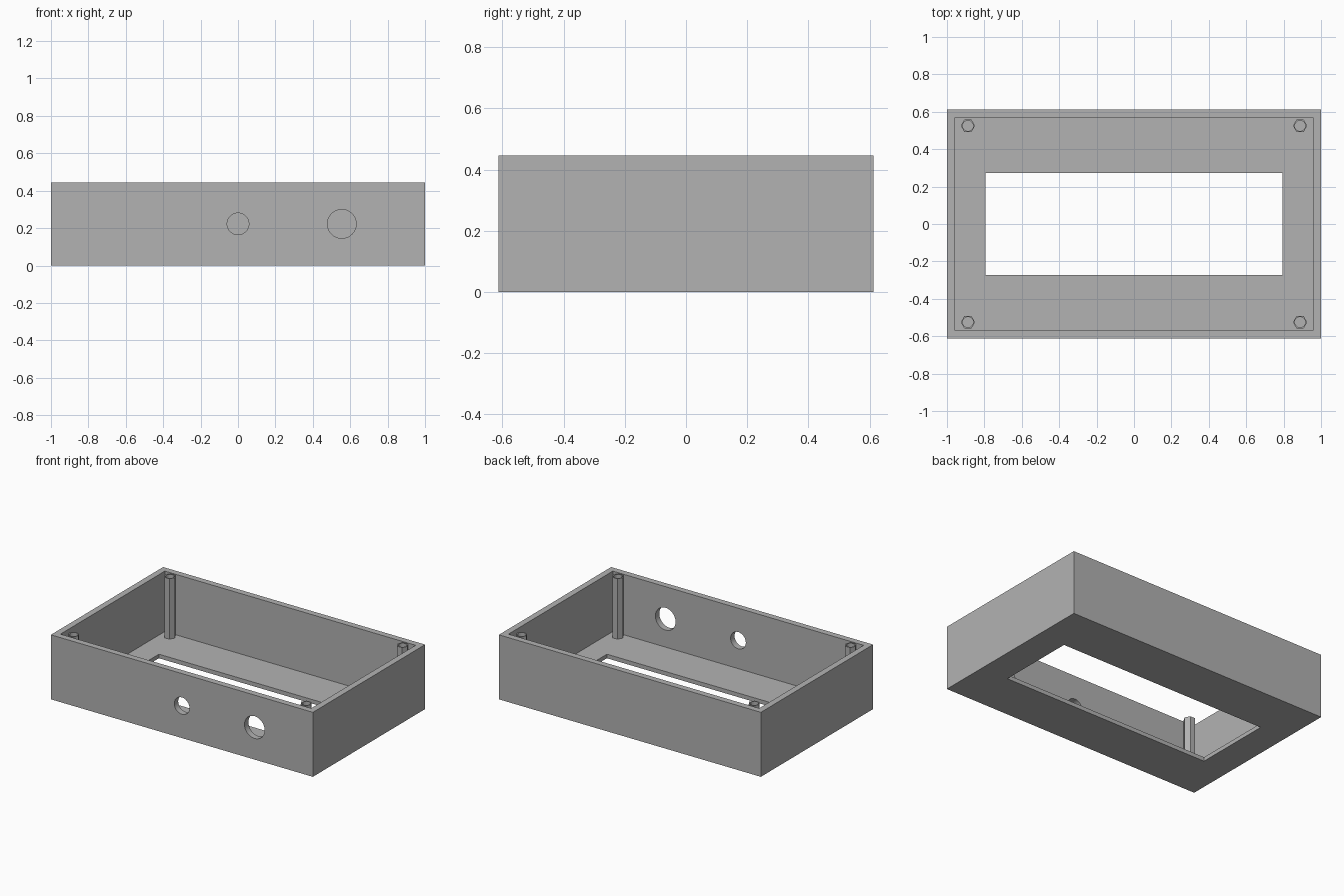
import bpy
import math
from mathutils import Matrix, Vector

cube = bpy.data.objects.get("Cube")
if cube:
    bpy.data.objects.remove(cube, do_unlink=True)

HEIGHT = 0.445
FLOOR = 0.028
HALF_X, HALF_Y = 1.0, 0.612
WALL = 0.043

grey = bpy.data.materials.new("plain grey")
grey.use_nodes = True
grey.diffuse_color = (0.448, 0.448, 0.448, 1)
grey.node_tree.nodes["Principled BSDF"].inputs["Base Color"].default_value = grey.diffuse_color


def box(name, half_x, half_y, bottom, top):
    bpy.ops.mesh.primitive_cube_add(size=2, location=(0, 0, (bottom + top) / 2))
    ob = bpy.context.object
    ob.name = name
    ob.data.transform(Matrix.Diagonal((half_x, half_y, (top - bottom) / 2, 1)))
    return ob


def cylinder(name, sides, radius, depth, location, rotation=(0, 0, 0)):
    bpy.ops.mesh.primitive_cylinder_add(vertices=sides, radius=radius, depth=depth,
                                        location=location, rotation=rotation)
    ob = bpy.context.object
    ob.name = name
    return ob


def cut(target, cutters):
    """Subtract every cutter from the target, then discard the cutters."""
    for cutter in cutters:
        cutter.hide_render = True
        mod = target.modifiers.new("cut", "BOOLEAN")
        mod.operation = "DIFFERENCE"
        mod.solver = "EXACT"
        mod.object = cutter
    bpy.context.view_layer.update()
    graph = bpy.context.evaluated_depsgraph_get()
    mesh = bpy.data.meshes.new_from_object(target.evaluated_get(graph))
    target.modifiers.clear()
    target.data = mesh
    for cutter in cutters:
        bpy.data.objects.remove(cutter, do_unlink=True)
    mesh.materials.clear()
    mesh.materials.append(grey)


# Open tray with a window in its floor and two round holes in the front wall
tray = box("tray", HALF_X, HALF_Y, 0, HEIGHT)
cutters = [
    box("cavity_cutter", HALF_X - WALL, HALF_Y - WALL, FLOOR, HEIGHT + 0.1),
    box("window_cutter", 0.795, 0.273, -0.1, 0.1),
]
for x, radius in ((0, 0.058), (0.555, 0.077)):
    cutters.append(cylinder("port_cutter", 48, radius, 0.2,
                            (x, -HALF_Y, HEIGHT / 2), (math.pi / 2, 0, 0)))
cut(tray, cutters)

# Hexagonal screw posts with round bores, one in each corner
for side, sx in (("left", 1), ("right", -1)):
    for end, sy in (("front", -1), ("back", 1)):
        spot = Vector((sx * 0.888, sy * 0.525, 0))
        bottom = FLOOR - 0.01
        post = cylinder(f"{end}_{side}_post", 6, 0.038, HEIGHT - bottom,
                        spot + Vector((0, 0, (HEIGHT + bottom) / 2)),
                        (0, 0, math.radians(30)))
        bore = cylinder("bore_cutter", 16, 0.028, HEIGHT - FLOOR,
                        spot + Vector((0, 0, (HEIGHT + FLOOR) / 2 + 0.005)))
        cut(post, [bore])

# Smooth the round holes while keeping the box edges sharp
bpy.ops.object.select_all(action="DESELECT")
tray.select_set(True)
bpy.context.view_layer.objects.active = tray
bpy.ops.object.shade_smooth_by_angle(angle=math.radians(30))
